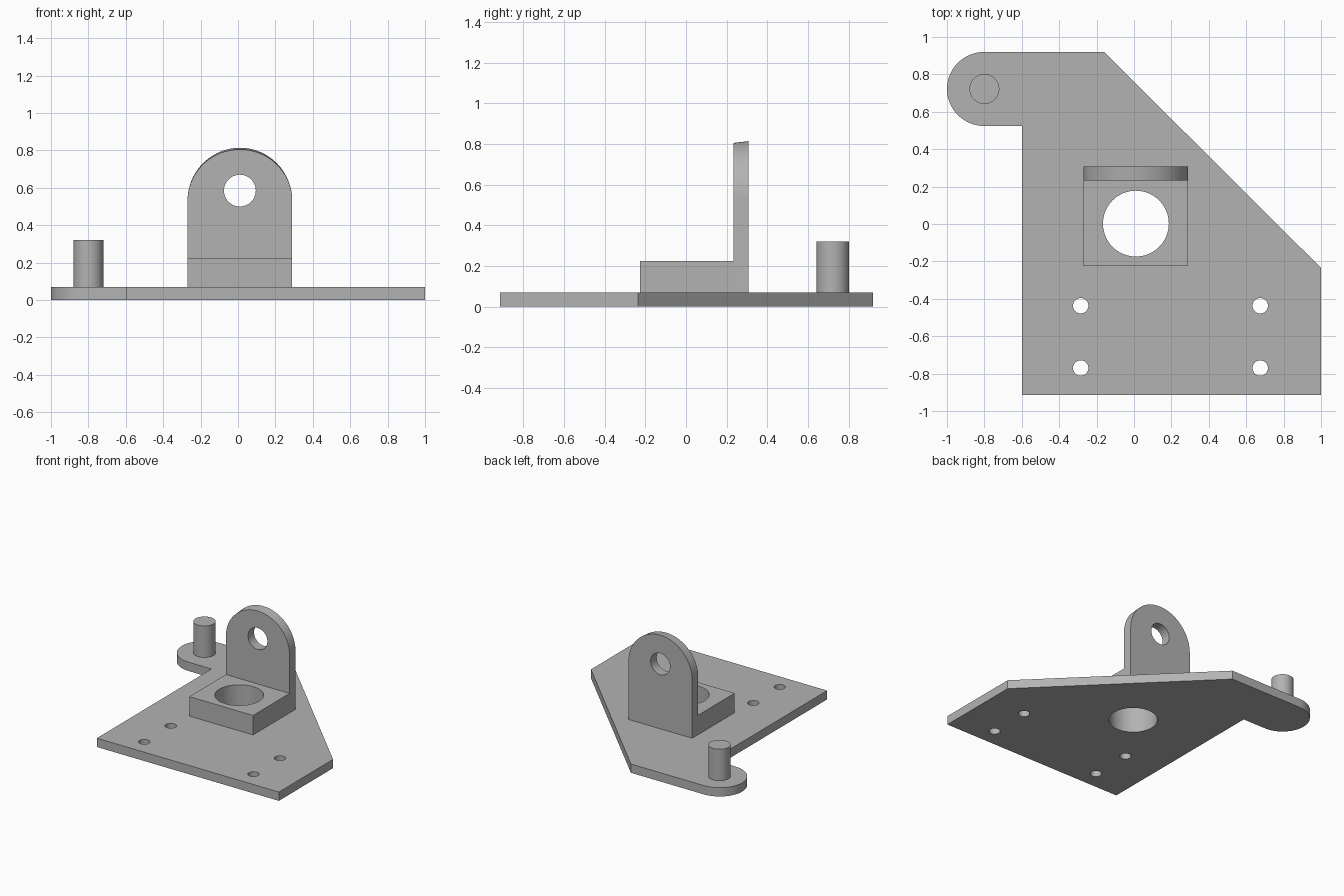
import bpy, bmesh
from math import pi, cos, sin, radians
from mathutils import Matrix, Vector

cube = bpy.data.objects.get("Cube")
if cube:
    bpy.data.objects.remove(cube, do_unlink=True)

grey = bpy.data.materials.new("machined grey")
grey.use_nodes = True
colour = (0.45, 0.45, 0.45, 1)
grey.diffuse_color = colour
grey.node_tree.nodes["Principled BSDF"].inputs["Base Color"].default_value = colour

PLATE_TOP, BLOCK_TOP = 0.07, 0.225
MID_X, HALF_W = 0.01, 0.28


def arc(cx, cy, rx, ry, start, end, n=32):
    angles = [radians(start + (end - start) * i / n) for i in range(n + 1)]
    return [(cx + rx * cos(a), cy + ry * sin(a)) for a in angles]


def make_object(name, bm):
    bmesh.ops.recalc_face_normals(bm, faces=bm.faces)
    mesh = bpy.data.meshes.new(name)
    bm.to_mesh(mesh)
    bm.free()
    mesh.materials.append(grey)
    obj = bpy.data.objects.new(name, mesh)
    bpy.context.collection.objects.link(obj)
    return obj


def prism(name, start, end):
    """Solid joining two matching outlines."""
    bm = bmesh.new()
    a = [bm.verts.new(p) for p in start]
    b = [bm.verts.new(p) for p in end]
    bm.faces.new(a)
    bm.faces.new(b)
    for i in range(len(a)):
        j = (i + 1) % len(a)
        bm.faces.new((a[i], a[j], b[j], b[i]))
    return make_object(name, bm)


def slab(name, outline, low, high):
    return prism(name, [(x, y, low) for x, y in outline],
                 [(x, y, high) for x, y in outline])


def cylinder(name, centre, radius, depth, along_y=False):
    bm = bmesh.new()
    turn = Matrix.Rotation(pi / 2 if along_y else 0, 4, 'X')
    bmesh.ops.create_cone(bm, cap_ends=True, segments=64, radius1=radius,
                          radius2=radius, depth=depth,
                          matrix=Matrix.Translation(Vector(centre)) @ turn)
    return make_object(name, bm)


def drill(obj, centre, radius, along_y=False):
    cutter = cylinder("drill_cutter", centre, radius, 1, along_y)
    cutter.hide_render = True
    mod = obj.modifiers.new("hole", 'BOOLEAN')
    mod.operation = 'DIFFERENCE'
    mod.solver = 'EXACT'
    mod.object = cutter
    bpy.context.view_layer.objects.active = obj
    bpy.ops.object.modifier_apply(modifier=mod.name)
    bpy.data.objects.remove(cutter, do_unlink=True)


# Base plate with rounded ear and chamfered corner
outline = [(-0.6, -0.915), (1, -0.915), (1, -0.235), (-0.16, 0.92)]
outline += arc(-0.8, 0.722, 0.2, 0.198, 90, 270)
outline += [(-0.6, 0.524)]
base_plate = slab("base_plate", outline, 0, PLATE_TOP)
for x in (-0.285, 0.675):
    for y in (-0.77, -0.437):
        drill(base_plate, (x, y, 0), 0.041)

# Block with the large bore running through the plate as well
left, right = MID_X - HALF_W, MID_X + HALF_W
block = slab("bore_block", [(left, -0.225), (right, -0.225), (right, 0.233), (left, 0.233)],
             PLATE_TOP, BLOCK_TOP)
for part in (base_plate, block):
    drill(part, (MID_X, 0.002, 0), 0.176)


# Upright lug, its crown rising slightly towards the back
def lug_outline(y, crown):
    pts = [(left, PLATE_TOP), (right, PLATE_TOP)]
    pts += arc(MID_X, 0.53, HALF_W, crown - 0.53, 0, 180, 48)
    return [(x, y, z) for x, z in pts]


lug = prism("upright_lug", lug_outline(0.233, 0.805), lug_outline(0.308, 0.814))
drill(lug, (MID_X, 0.27, 0.585), 0.085, along_y=True)

# Locating pin on the ear
pin = cylinder("locating_pin", (-0.8, 0.722, 0.195), 0.08, 0.25)

# Smooth curved walls, keeping edges sharp
bpy.ops.object.select_all(action='DESELECT')
for part in (base_plate, block, lug, pin):
    part.select_set(True)
bpy.context.view_layer.objects.active = base_plate
bpy.ops.object.shade_smooth_by_angle(angle=radians(30))
